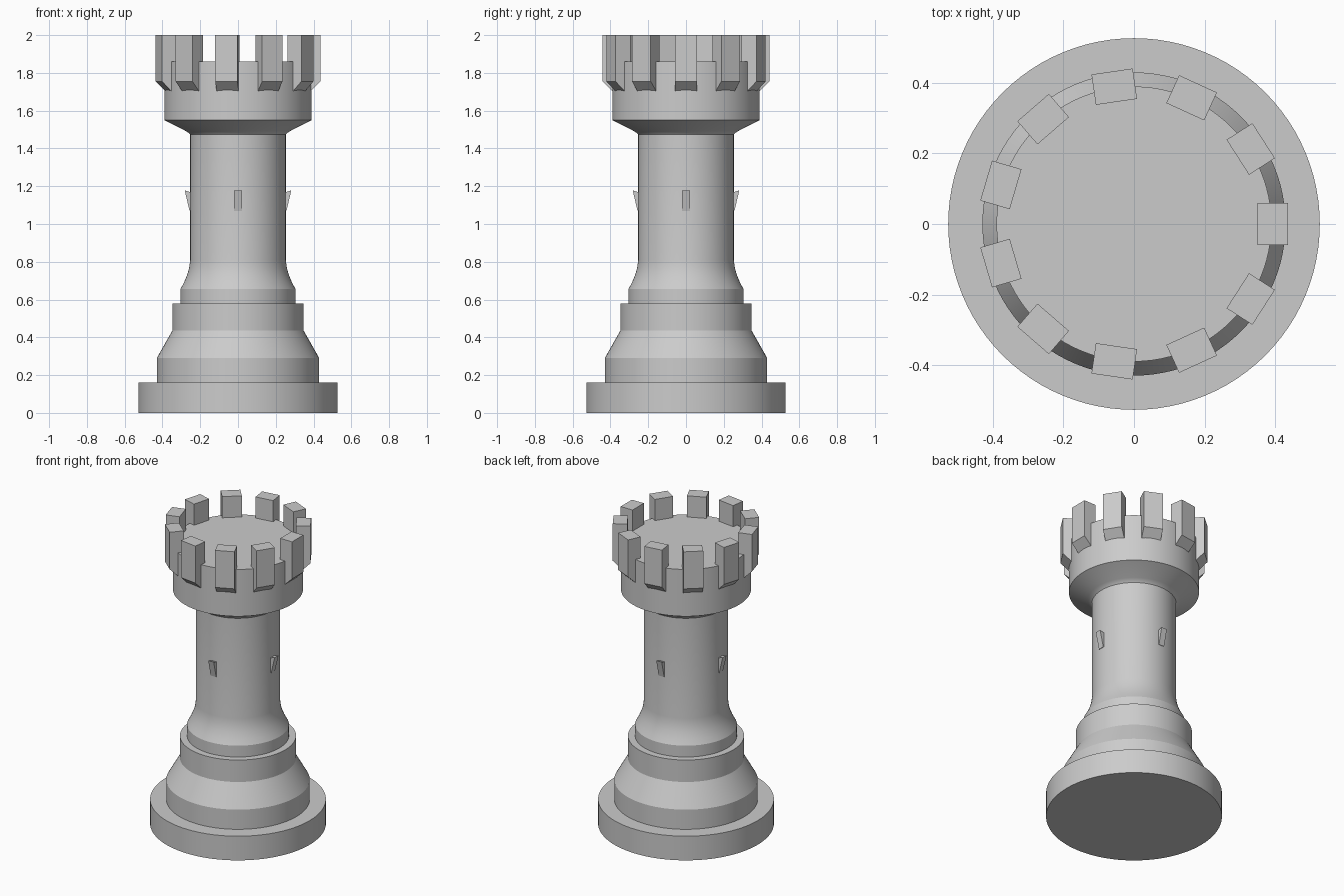
import bpy
import bmesh
from math import cos, sin, pi, radians
from mathutils import Matrix, Vector

old = bpy.data.objects.get("Cube")
if old:
    bpy.data.objects.remove(old, do_unlink=True)

# Single stone grey colour
GREY = (0.6, 0.6, 0.6, 1)
stone = bpy.data.materials.new("stone_grey")
stone.use_nodes = True
stone.diffuse_color = GREY
stone.node_tree.nodes["Principled BSDF"].inputs["Base Color"].default_value = GREY


def finish(bm, name, smooth=False):
    bmesh.ops.recalc_face_normals(bm, faces=bm.faces)
    mesh = bpy.data.meshes.new(name)
    bm.to_mesh(mesh)
    bm.free()
    mesh.materials.append(stone)
    obj = bpy.data.objects.new(name, mesh)
    bpy.context.collection.objects.link(obj)
    if smooth:
        bpy.ops.object.select_all(action="DESELECT")
        obj.select_set(True)
        bpy.context.view_layer.objects.active = obj
        bpy.ops.object.shade_smooth_by_angle(angle=radians(25))
    return obj


def lathe(name, profile, sides=96):
    """Turn an (r, z) profile round the z axis and cap both ends."""
    bm = bmesh.new()
    rings = [[bm.verts.new((r * cos(2 * pi * i / sides), r * sin(2 * pi * i / sides), z))
              for i in range(sides)] for r, z in profile]
    for low, high in zip(rings, rings[1:]):
        for i in range(sides):
            j = (i + 1) % sides
            bm.faces.new((low[i], low[j], high[j], high[i]))
    bm.faces.new(rings[0])
    bm.faces.new(rings[-1])
    return finish(bm, name, True)


def radial_blocks(name, outline, width, count):
    """Extrude an (r, z) outline sideways and repeat it round the z axis."""
    for n in range(count):
        bm = bmesh.new()
        turn = Matrix.Rotation(2 * pi * n / count, 4, "Z")
        face = bm.faces.new([bm.verts.new(turn @ Vector((r, -width / 2, z)))
                             for r, z in outline])
        side = bmesh.ops.extrude_face_region(bm, geom=[face])["geom"]
        verts = [v for v in side if isinstance(v, bmesh.types.BMVert)]
        bmesh.ops.translate(bm, verts=verts, vec=turn @ Vector((0, width, 0)))
        # close the starting side, which the extrusion may drop
        bmesh.ops.holes_fill(bm, edges=[e for e in bm.edges if e.is_boundary])
        finish(bm, f"{name}_{n + 1}")


# Turned body: plinth, stepped foot, flared shaft and crown
lathe("tower_body", [
    (0.527, 0), (0.527, 0.16), (0.43, 0.16), (0.43, 0.29),
    (0.348, 0.435), (0.348, 0.58), (0.305, 0.58), (0.305, 0.655),
    (0.287, 0.688), (0.27, 0.728), (0.259, 0.766), (0.253, 0.81),
    (0.253, 1.473), (0.261, 1.482), (0.278, 1.493), (0.39, 1.55), (0.39, 1.86),
])

# Battlements with a chamfered underside
radial_blocks("battlement",
              [(0.35, 1.86), (0.35, 1.67), (0.437, 1.755), (0.437, 2), (0.35, 2)],
              0.118, 11)

# Small tilted window ledges on the shaft
radial_blocks("window_ledge",
              [(0.23, 1.08), (0.257, 1.07), (0.282, 1.178), (0.23, 1.162)],
              0.04, 4)
